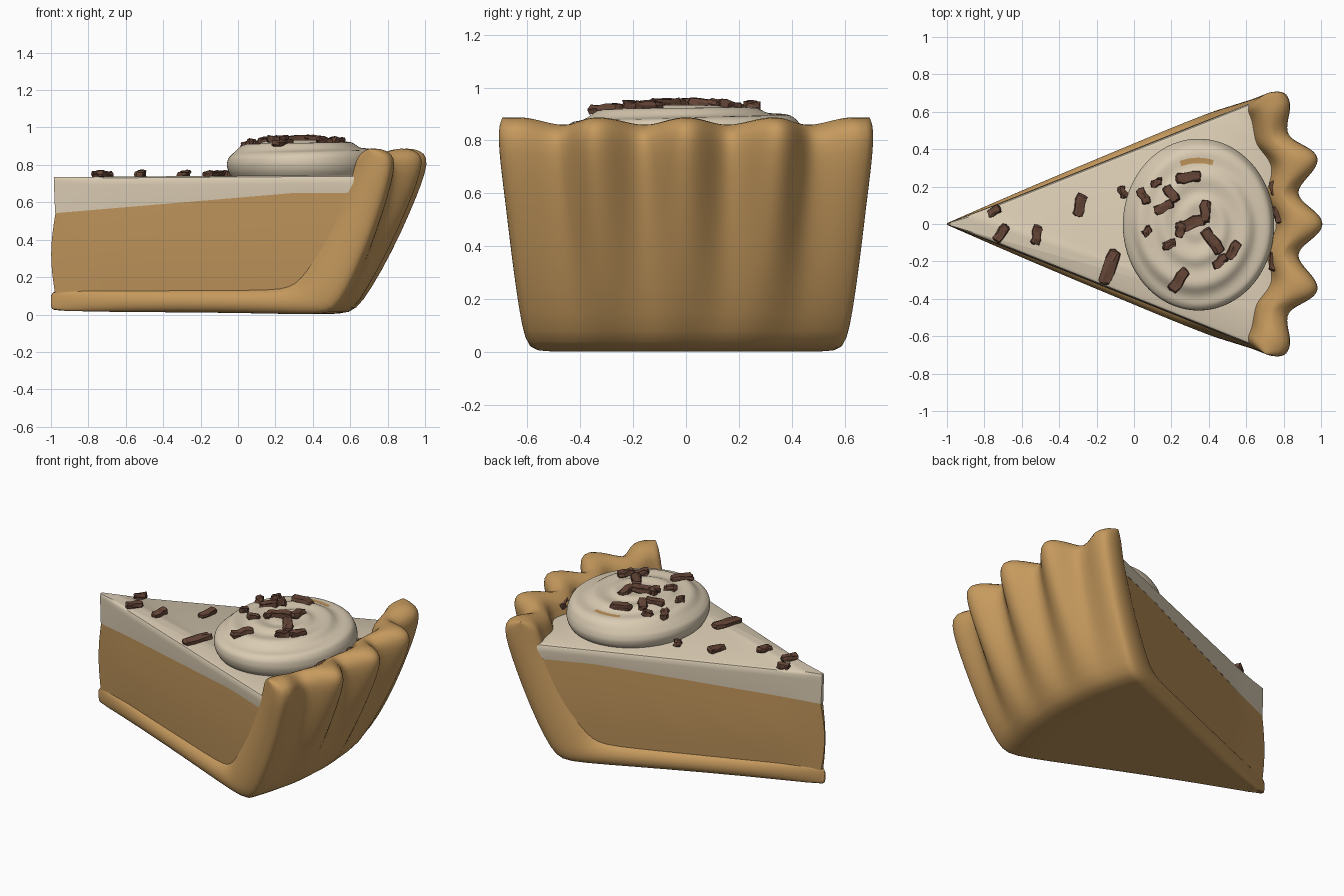
import bpy, bmesh, math, random
from mathutils import Vector, Matrix

random.seed(4)
cube = bpy.data.objects.get("Cube")
if cube:
    bpy.data.objects.remove(cube, do_unlink=True)

HALF = math.radians(21.8)      # half the slice angle
APEX = -1.01                   # x of the slice tip
LOBE = math.radians(10.6)      # spacing of the crust scallops
ROUND = 0.055                  # rounding of the cut crust edge


def material(name, color):
    m = bpy.data.materials.new(name)
    m.use_nodes = True
    m.diffuse_color = (*color, 1)
    m.node_tree.nodes["Principled BSDF"].inputs["Base Color"].default_value = (*color, 1)
    return m


crust_mat = material("baked crust", (0.56, 0.32, 0.11))
filling_mat = material("caramel filling", (0.50, 0.285, 0.10))
cream_mat = material("whipped cream", (0.70, 0.60, 0.45))
choc_mat = material("chocolate", (0.13, 0.06, 0.038))


def loft(name, rings, mats, cap_last=False):
    """Join closed rings of points into a smooth skin."""
    bm = bmesh.new()
    rows = [[bm.verts.new(p) for p in ring] for ring in rings]
    for a, b in zip(rows, rows[1:]):
        for i in range(len(a)):
            j = (i + 1) % len(a)
            bm.faces.new((a[i], a[j], b[j], b[i]))
    if cap_last:
        bm.faces.new(rows[-1])
    bmesh.ops.remove_doubles(bm, verts=bm.verts, dist=0.0002)
    bmesh.ops.recalc_face_normals(bm, faces=bm.faces)
    mesh = bpy.data.meshes.new(name)
    bm.to_mesh(mesh)
    bm.free()
    for m in mats:
        mesh.materials.append(m)
    for p in mesh.polygons:
        p.use_smooth = True
    obj = bpy.data.objects.new(name, mesh)
    bpy.context.collection.objects.link(obj)
    return obj


def slice_point(r, a, z, shift=0.0):
    """Polar point about the tip, pushed sideways across the nearer cut face."""
    side = 1 if a > 0 else -1
    k = shift * min(1, r / 0.3)
    return Vector((APEX + r * math.cos(a) - k * math.sin(HALF),
                   r * math.sin(a) + side * k * math.cos(HALF), z))


# Crust: paired outer and inner profile points (r, z, r, z), swept round the slice
PROFILE = [
    (0.012, .035, 0.012, .105), (0.02, .018, 0.02, .13), (0.5, .013, 0.5, .135),
    (1.0, .01, 1.0, .135), (1.35, .003, 1.28, .135), (1.57, .0, 1.38, .15),
    (1.64, .025, 1.44, .2), (1.71, .13, 1.49, .27), (1.81, .34, 1.58, .41),
    (1.89, .55, 1.67, .58), (1.94, .7, 1.74, .71), (1.962, .8, 1.76, .79),
    (1.945, .85, 1.785, .843), (1.88, .876, 1.84, .873)]


def crust_ring(a, s, inset):
    edge = abs(a) / HALF
    wave = math.cos(2 * math.pi * a / LOBE)
    push = wave
    if abs(a) > 1.5 * LOBE:        # the last lobe stands out less
        push = (wave - 1) / 2

    def place(r, z, ripple):
        lift = max(0, z - 0.02) / 0.85
        flare = 0.01 + 0.022 * max(0, 1 - z / 0.5) * min(1, r / 1.3)
        return slice_point(r + lift * ripple, a, z + 0.014 * wave * lift ** 4,
                           flare * edge - inset)
    outer, inner = [], []
    high, low = 0.07 * push, 0.03 * push - 0.02 * edge ** 2
    mid, half = (high + low) / 2, (high - low) / 2 * s
    for ro, zo, ri, zi in PROFILE:
        rm, zm = (ro + ri) / 2, (zo + zi) / 2
        outer.append(place(rm + (ro - rm) * s, zm + (zo - zm) * s, mid + half))
        inner.append(place(rm + (ri - rm) * s, zm + (zi - zm) * s, mid - half))
    return outer + inner[::-1]


rings = []
STEPS = 56
for i in range(STEPS + 1):
    f = 2 * i / STEPS - 1
    rings.append(crust_ring(HALF * f, 1, ROUND * abs(f)))
for i in range(1, 6):
    phi = math.pi / 2 * i / 5
    s, inset = math.cos(phi), ROUND * (1 - math.sin(phi))
    rings.insert(0, crust_ring(-HALF, s, inset))
    rings.append(crust_ring(HALF, s, inset))
crust = loft("crust", rings, [crust_mat])
crust.modifiers.new("smooth", "SUBSURF").levels = 1


# Filling and cream layer: stacked wedge outlines
def seam(x):
    return 0.54 + 0.11 * min(1, max(0, (x + 1) / 1.3))


def wedge_ring(back_z, inset, tip, height):
    back = 1.41 + 0.53 * back_z
    n = 24
    spots = [(back * (1 - i / n) + tip * i / n, -HALF) for i in range(n + 1)]
    spots += [(r, -a) for r, a in reversed(spots)]
    spots += [(back, HALF * (1 - 2 * i / n)) for i in range(1, n)]
    pts = [slice_point(r, a, 0, -inset * abs(a) / HALF) for r, a in spots]
    for p in pts:
        p.z = height(p.x)
    return pts


rings = []
for i in range(9):
    t = i / 8
    bulge = math.sin(math.pi * t)
    rings.append(wedge_ring(0.1 + 0.54 * t, 0.012 - 0.008 * bulge, 0.036 - 0.024 * bulge,
                            lambda x: 0.1 + (seam(x) - 0.1) * t))
filling = loft("filling", rings, [filling_mat])
rings = [wedge_ring(0.64, 0.011, 0.034, seam)]
for z, inset in ((0.69, 0.006), (0.715, 0.007), (0.728, 0.013), (0.735, 0.028)):
    rings.append(wedge_ring(z, inset, 0.028, lambda x: z + 0.007 * (x + 1)))
cream_layer = loft("cream_layer", rings, [cream_mat], cap_last=True)

# Swirl of cream: turned profile with a spiral ripple
CX = 0.345
STRETCH = 1.135
DOME = [(0.372, .725), (0.398, .765), (0.406, .80), (0.40, .838), (0.378, .87),
        (0.335, .892), (0.29, .908), (0.24, .918), (0.18, .924), (0.13, .927),
        (0.085, .927), (0.04, .926), (0.0, .926)]
SEG = 96
fine = []
for (r0, z0), (r1, z1) in zip(DOME, DOME[1:]):
    fine += [(r0, z0), ((r0 + r1) / 2, (z0 + z1) / 2)]
fine.append(DOME[-1])
rings = []
for k, (r, z) in enumerate(fine):
    fade = min(1, r / 0.12) * min(1, k / 6)
    ring = []
    for i in range(SEG):
        th = 2 * math.pi * i / SEG
        ripple = 0.009 * fade * math.cos(2 * math.pi * r / 0.125 + th)
        rr = r + ripple * 0.5
        ring.append((CX + rr * math.cos(th), STRETCH * rr * math.sin(th), z + ripple))
    rings.append(ring)
swirl = loft("cream_swirl", rings, [cream_mat, filling_mat])
swirl.modifiers.new("smooth", "SUBSURF").levels = 1
# Caramel peeking through at one side of the swirl
for p in swirl.data.polygons:
    c = p.center
    if c.y > 0.325 and 0.295 < math.hypot(c.x - CX, c.y / STRETCH) < 0.32:
        p.material_index = 1


def surface_height(x, y):
    r = math.hypot(x - CX, y / STRETCH)
    if r > 0.398:
        return 0.74 if x < 0.5 else 0.79
    for (r0, z0), (r1, z1) in zip(DOME[3:], DOME[4:]):
        if r >= r1:
            return z1 + (z0 - z1) * (r - r1) / (r0 - r1)


# Chocolate shavings: x, y, length, angle in degrees
CHIPS = [
    (-.75, .07, .07, 20), (-.71, -.05, .10, 45), (-.52, -.06, .10, 70),
    (-.29, .10, .12, 70), (-.13, -.23, .19, 65), (-.06, .17, .06, 100),
    (.05, .15, .09, 110), (.12, .22, .06, 10), (.07, -.04, .05, 30),
    (.16, .09, .11, 20), (.20, .16, .10, 120), (.29, .25, .13, 0),
    (.19, -.11, .07, 10), (.30, 0, .16, 15), (.38, .07, .12, 80),
    (.42, -.09, .15, 120), (.46, -.20, .09, 30), (.53, -.14, .10, 50),
    (.24, -.30, .14, 50), (.25, -.03, .08, 60), (.75, .19, .08, 90),
    (.77, .05, .09, 100), (.75, -.20, .10, 80)]

# One subdivided block, copied and roughened for each shaving
mesh = bpy.data.meshes.new("chocolate_shavings")
block = bmesh.new()
bmesh.ops.create_cube(block, size=1)
bmesh.ops.subdivide_edges(block, edges=block.edges[:], cuts=2, use_grid_fill=True)
block.to_mesh(mesh)
block.free()

bm = bmesh.new()
for x, y, length, angle in CHIPS:
    start = len(bm.verts)
    bm.from_mesh(mesh)
    bm.verts.ensure_lookup_table()
    size = Vector((length, 0.028 + length * 0.2, 0.036))
    spin = Matrix.Rotation(math.radians(angle), 3, "Z") @ Matrix.Rotation(
        random.uniform(-0.2, 0.2), 3, "Y")
    base = Vector((x, y, surface_height(x, y) + 0.01))
    for v in bm.verts[start:]:
        p = v.co * (1.12 - 0.35 * v.co.length_squared) * size
        p.y += 0.007 * math.sin(v.co.x * 5)
        p += Vector([random.uniform(-0.005, 0.005) for _ in range(3)])
        v.co = base + spin @ p
bmesh.ops.recalc_face_normals(bm, faces=bm.faces)
bm.to_mesh(mesh)
bm.free()
mesh.materials.append(choc_mat)
shavings = bpy.data.objects.new("chocolate_shavings", mesh)
bpy.context.collection.objects.link(shavings)

# Keep the cut edges of the layers crisp
bpy.ops.object.select_all(action="DESELECT")
for obj in (filling, cream_layer):
    obj.select_set(True)
bpy.context.view_layer.objects.active = cream_layer
bpy.ops.object.shade_smooth_by_angle(angle=math.radians(40))
